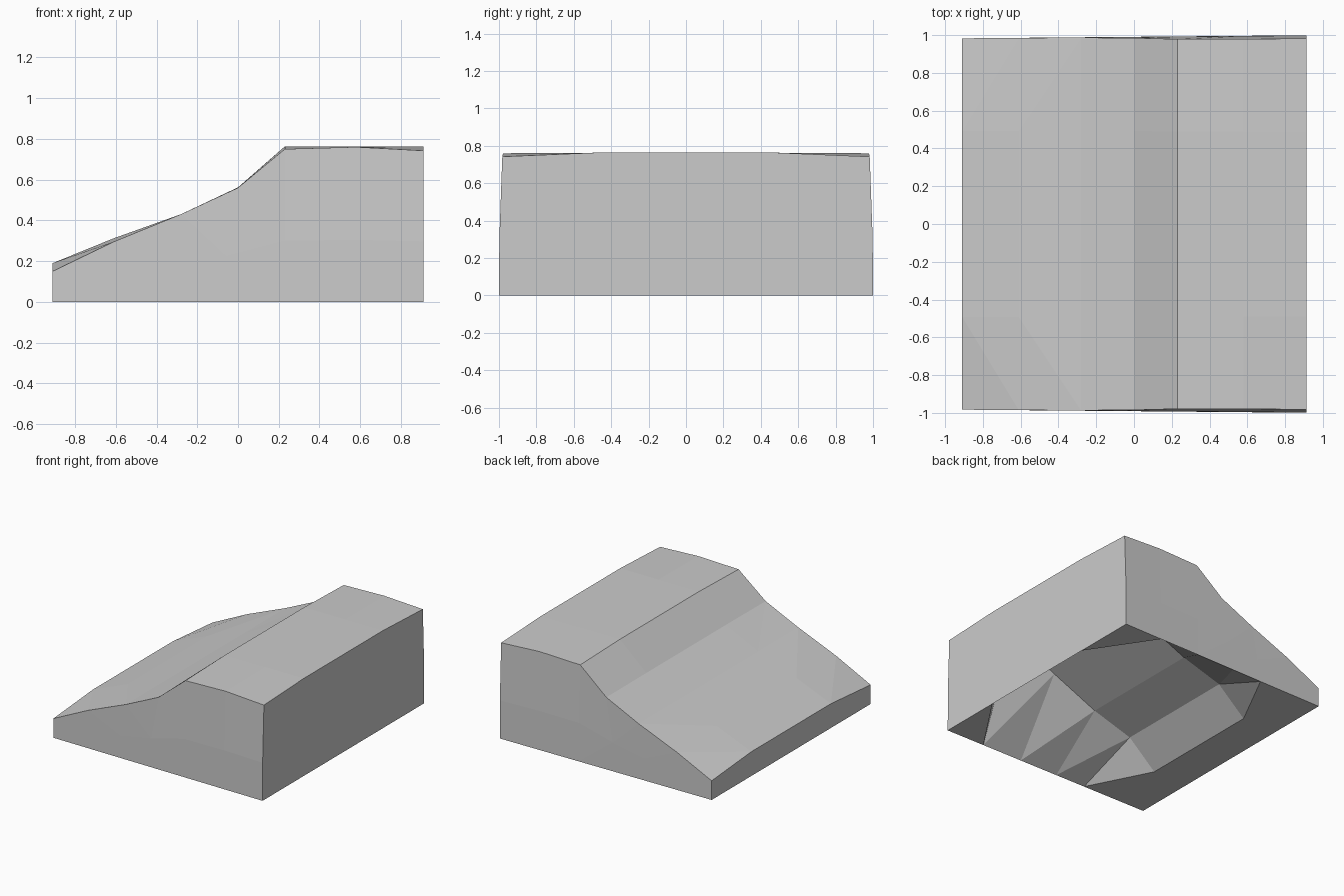
import bpy, bmesh

if "Cube" in bpy.data.objects:
    bpy.data.objects.remove(bpy.data.objects["Cube"])

# Lengthwise stations: x, top height at the side edges, top height in the middle
TOP = [(-0.91, 0.15, 0.19), (-0.61, 0.295, 0.312), (-0.28, 0.43, 0.43),
       (0.0, 0.56, 0.562), (0.23, 0.75, 0.763), (0.58, 0.76, 0.763),
       (0.912, 0.742, 0.763)]
# Underside stations: x at the rim, x inside the hollow, hollow height
UNDER = [(-0.91, -0.91, 0), (-0.63, -0.61, 0), (-0.36, -0.38, 0.20),
         (-0.10, -0.05, 0.30), (0.23, 0.33, 0.465), (0.58, 0.73, 0.64),
         (0.912, 0.912, 0)]
ROWS = [-1, -0.5, 0, 0.5, 1]


def half_width(x, z):
    # the flanks lean in slightly towards the top
    return 0.991 + 0.009 * x - 0.018 * max(0, z - 0.27) / 0.5 * max(0, min(1, x + 0.6))


def grid(bm, point, flip):
    verts = [[bm.verts.new(point(i, r)) for r in ROWS] for i in range(len(TOP))]
    for i in range(len(TOP) - 1):
        for j in range(len(ROWS) - 1):
            quad = [verts[i][j], verts[i + 1][j], verts[i + 1][j + 1], verts[i][j + 1]]
            bm.faces.new(quad[::-1] if flip else quad)
    return verts


def top_point(i, r):
    x, edge, mid = TOP[i]
    z = edge if abs(r) == 1 else mid
    return (x, r * half_width(x, z), z)


def under_point(i, r):
    rim_x, in_x, height = UNDER[i]
    if abs(r) == 1:
        return (rim_x, r * half_width(rim_x, 0), 0)
    return (in_x, r, height)


def perimeter(g):
    row = lambda j: [col[j] for col in g]
    return row(0) + g[-1][1:-1] + row(-1)[::-1] + g[0][1:-1][::-1]


# Sloped block: top skin, hollowed underside, and walls around the outline
bm = bmesh.new()
top = perimeter(grid(bm, top_point, False))
under = perimeter(grid(bm, under_point, True))

# Middle ring lets the flanks bend slightly
middle = []
for a, b in zip(under, top):
    co = a.co.lerp(b.co, 0.4)
    if abs(co.y) > 0.9:
        co.y = (1 if co.y > 0 else -1) * half_width(co.x, co.z)
    middle.append(bm.verts.new(co))
for low, high in ((under, middle), (middle, top)):
    for k in range(len(low)):
        n = (k + 1) % len(low)
        bm.faces.new((low[k], low[n], high[n], high[k]))

# Split the bent quads so every facet is truly flat
bm.normal_update()
bmesh.ops.recalc_face_normals(bm, faces=bm.faces)
bmesh.ops.triangulate(bm, faces=[f for f in bm.faces if max(v.co.z for v in f.verts) < 0.7],
                      quad_method='SHORT_EDGE')

mesh = bpy.data.meshes.new("sloped_block")
bm.to_mesh(mesh)
bm.free()
block = bpy.data.objects.new("sloped_block", mesh)
bpy.context.collection.objects.link(block)
